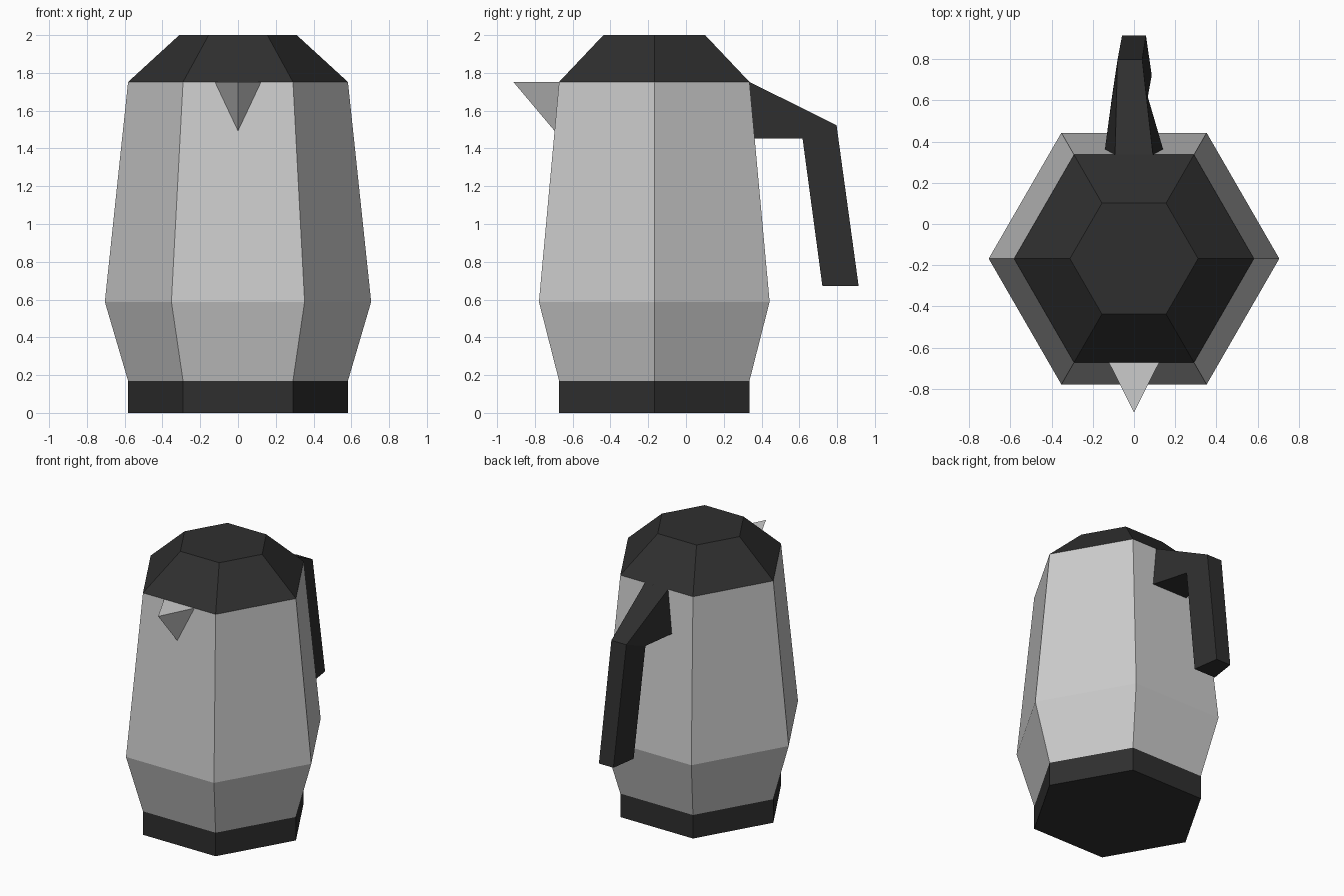
import bpy, bmesh
from math import cos, sin, pi

if "Cube" in bpy.data.objects:
    bpy.data.objects.remove(bpy.data.objects["Cube"])

CY = -0.168  # centre line of the hexagonal pot

dark = bpy.data.materials.new("dark_plastic")
dark.diffuse_color = (0.028, 0.028, 0.028, 1)
dark.use_nodes = True
dark.node_tree.nodes["Principled BSDF"].inputs["Base Color"].default_value = dark.diffuse_color


def loft(name, rings, mat=None, cap_start=False, cap_end=False):
    """Join rings of points with flat faces; optionally cap the ends."""
    bm = bmesh.new()
    loops = [[bm.verts.new(p) for p in ring] for ring in rings]
    n = len(loops[0])
    for a, b in zip(loops, loops[1:]):
        for i in range(n):
            j = (i + 1) % n
            bm.faces.new((a[i], a[j], b[j], b[i]))
    if cap_start:
        bm.faces.new(loops[0][::-1])
    if cap_end:
        bm.faces.new(loops[-1])
    return finish(name, bm, mat)


def finish(name, bm, mat=None):
    mesh = bpy.data.meshes.new(name)
    bm.to_mesh(mesh)
    bm.free()
    obj = bpy.data.objects.new(name, mesh)
    bpy.context.collection.objects.link(obj)
    if mat:
        mesh.materials.append(mat)
    return obj


def hexagon(r, z):
    return [(r * cos(i * pi / 3), CY + r * sin(i * pi / 3), z) for i in range(6)]


# Base, body and lid stacked as one hexagonal shell
loft("base", [hexagon(0.582, 0), hexagon(0.582, 0.17)], dark, cap_start=True)
loft("body", [hexagon(0.582, 0.17), hexagon(0.705, 0.588), hexagon(0.582, 1.752)])
loft("lid", [hexagon(0.582, 1.752), hexagon(0.311, 2.0)], dark, cap_end=True)

# Spout: a wedge with its open back against the front wall
bm = bmesh.new()
left, right, tip, low = [bm.verts.new(p) for p in (
    (-0.122, -0.672, 1.752), (0.122, -0.672, 1.752),
    (0, -0.914, 1.752), (0, -0.695, 1.492))]
for f in ((right, left, tip), (left, low, tip), (low, right, tip)):
    bm.faces.new(f)
finish("spout", bm)


# Handle: trapezoid sections, wider on the inner side, elbow slightly off centre
def section(outer, inner, w_out, w_in, shift=0):
    return [(shift - w_out, *outer), (shift + w_out, *outer),
            (shift + w_in, *inner), (shift - w_in, *inner)]


loft("handle", [
    section((0.336, 1.752), (0.363, 1.453), 0.092, 0.141),
    section((0.797, 1.523), (0.617, 1.453), 0.060, 0.087, -0.02),
    section((0.914, 0.671), (0.722, 0.671), 0.058, 0.086),
], dark, cap_end=True)

# Make the handle's faces point outwards
mesh = bpy.data.objects["handle"].data
bm = bmesh.new()
bm.from_mesh(mesh)
bmesh.ops.recalc_face_normals(bm, faces=bm.faces)
bm.to_mesh(mesh)
bm.free()
